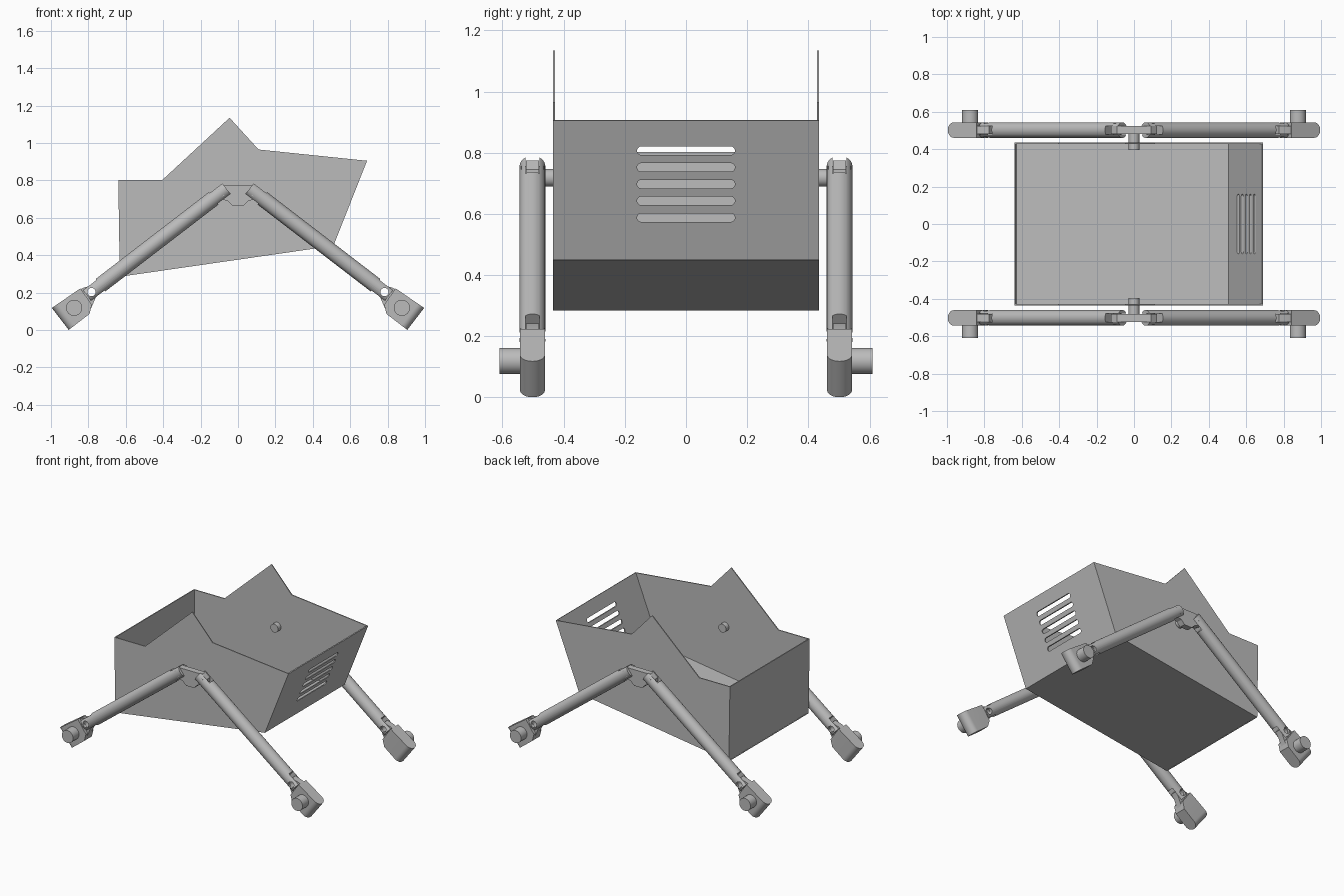
import bpy, bmesh
from math import pi, cos, sin, atan2, radians
from mathutils import Matrix, Vector

if "Cube" in bpy.data.objects:
    bpy.data.objects.remove(bpy.data.objects["Cube"], do_unlink=True)

grey = bpy.data.materials.new("plain grey")
grey.use_nodes = True
COLOUR = (0.5, 0.5, 0.5, 1)
grey.diffuse_color = COLOUR
grey.node_tree.nodes["Principled BSDF"].inputs["Base Color"].default_value = COLOUR


def add(name, bm, smooth=True):
    bmesh.ops.recalc_face_normals(bm, faces=bm.faces)
    mesh = bpy.data.meshes.new(name)
    bm.to_mesh(mesh)
    bm.free()
    mesh.materials.append(grey)
    ob = bpy.data.objects.new(name, mesh)
    bpy.context.collection.objects.link(ob)
    if smooth:
        select(ob)
        bpy.ops.object.shade_smooth_by_angle(angle=radians(30))
    return ob


def select(ob):
    bpy.ops.object.select_all(action="DESELECT")
    ob.select_set(True)
    bpy.context.view_layer.objects.active = ob


def prism(points, y0, y1):
    """Extrude an (x, z) outline from y0 to y1."""
    bm = bmesh.new()
    face = bm.faces.new([bm.verts.new((x, y0, z)) for x, z in points])
    new = bmesh.ops.extrude_face_region(bm, geom=[face])["geom"]
    bmesh.ops.translate(bm, vec=(0, y1 - y0, 0),
                        verts=[v for v in new if isinstance(v, bmesh.types.BMVert)])
    return bm


def disc(x, z, r, n=32):
    return [(x + r * cos(2 * pi * i / n), z + r * sin(2 * pi * i / n)) for i in range(n)]


def slot_outline(half, z, r, n=10):
    return [(s * half + r * sin(pi * i / n) * s, z + r * cos(pi * i / n) * s)
            for s in (1, -1) for i in range(n + 1)]


def cut(ob, cutters):
    for bm in cutters:
        tool = add("cutter", bm, False)
        tool.hide_render = True
        select(ob)
        mod = ob.modifiers.new("cut", "BOOLEAN")
        mod.operation, mod.solver, mod.object = "DIFFERENCE", "EXACT", tool
        bpy.ops.object.modifier_apply(modifier=mod.name)
        bpy.data.objects.remove(tool, do_unlink=True)


# Open sheet metal tray
W, T = 0.435, 0.007
BACK_LOW, FRONT_LOW = (-0.632, 0.285), (0.51, 0.45)
side = [BACK_LOW, FRONT_LOW, (0.69, 0.905), (0.11, 0.965),
        (-0.045, 1.135), (-0.405, 0.802), (-0.64, 0.802)]
for s, word in ((1, "back"), (-1, "front")):
    add(word + "_side_panel", prism(side, s * W, s * (W - T)), False)


def sheet(name, a, b):
    a, b = Vector(a), Vector(b)
    n = (b - a).normalized().orthogonal() * T
    return add(name, prism([a, b, b + n, a + n], T - W, W - T), False)


sheet("floor_panel", BACK_LOW, FRONT_LOW)
sheet("right_end_panel", (-0.64, 0.802), BACK_LOW)
vent = sheet("vented_end_panel", FRONT_LOW, (0.69, 0.905))

# Ventilation slots
slots = []
for i in range(5):
    bm = prism(slot_outline(0.146, 0.588 + 0.0547 * i, 0.014), -0.8, -0.4)
    bmesh.ops.rotate(bm, matrix=Matrix.Rotation(pi / 2, 3, "Z"), verts=bm.verts)
    slots.append(bm)
cut(vent, slots)

# One leg along local x, upper pivot at the origin, ankle pivot at x = L
TOP, ANKLE, LEG_Y = Vector((0.09, 0, 0.735)), Vector((0.783, 0, 0.203)), 0.502
L = (ANKLE - TOP).length
R, SLOT = 0.042, 0.023


def box(x0, x1, half_y, half_z):
    return prism([(x0, -half_z), (x1, -half_z), (x1, half_z), (x0, half_z)], -half_y, half_y)


bm = prism(disc(0, 0, R), -0.035, L + 0.03)
bmesh.ops.rotate(bm, matrix=Matrix.Rotation(-pi / 2, 3, "Z"), verts=bm.verts)
tube = add("leg_tube", bm)
cut(tube, [box(-0.1, 0.05, SLOT, 0.1), box(L - 0.06, L + 0.1, SLOT, 0.1),
           prism(disc(L, 0, 0.022), -0.1, 0.1)])

# Foot block with a rounded outer end, and its ankle tongue
bm = prism([(L + 0.035, 0.052), (L + 0.04, -0.055), (L + 0.08, -0.086),
            (L + 0.22, -0.086), (L + 0.22, 0.062)], -0.041, 0.041)
ends = [e for e in bm.edges if all(v.co.x > L + 0.2 for v in e.verts)
        and abs(e.verts[0].co.y - e.verts[1].co.y) < 0.01]
bmesh.ops.bevel(bm, geom=ends, offset=0.039, segments=7, profile=0.5, affect="EDGES")
foot = add("foot_block", bm)
tongue = add("ankle_tongue", prism(
    [(L - 0.03, -0.03), (L, -0.037), (L + 0.06, -0.07), (L + 0.06, 0.052),
     (L + 0.02, 0.045), (L - 0.03, 0.025)], -0.021, 0.021))
cut(tongue, [prism(disc(L, 0, 0.022), -0.1, 0.1)])
axle = add("foot_axle", prism(disc(L + 0.125, -0.01, 0.043), 0.03, 0.107))
hinge = add("hinge_pin", prism(disc(0, 0, 0.022), -0.037, 0.037))

# Place the leg at all four corners
angle = atan2(TOP.z - ANKLE.z, ANKLE.x - TOP.x)
base = Matrix.Translation(TOP + Vector((0, LEG_Y, 0))) @ Matrix.Rotation(angle, 4, "Y")
for part in (tube, foot, tongue, axle, hinge):
    for sx, xw in ((1, "left"), (-1, "right")):
        for sy, yw in ((1, "back"), (-1, "front")):
            mesh = part.data.copy()
            mesh.transform(Matrix.Diagonal((sx, sy, 1, 1)) @ base)
            if sx * sy < 0:
                mesh.flip_normals()
            ob = bpy.data.objects.new(f"{yw}_{xw}_{part.name}", mesh)
            bpy.context.collection.objects.link(ob)
    bpy.data.objects.remove(part, do_unlink=True)

# Hip brackets joining the legs, with pins through the side panels
half = [(0.03, 0.664), (0.055, 0.69), (0.09, 0.7), (0.122, 0.72), (0.122, 0.745), (0.09, 0.775)]
bracket = half + [(-x, z) for x, z in reversed(half)]
for s, word in ((1, "back"), (-1, "front")):
    y = s * LEG_Y
    add(word + "_hip_bracket", prism(bracket, y - 0.021, y + 0.021))
    add(word + "_hip_pin", prism(disc(0, 0.718, 0.029), s * 0.395, y))
